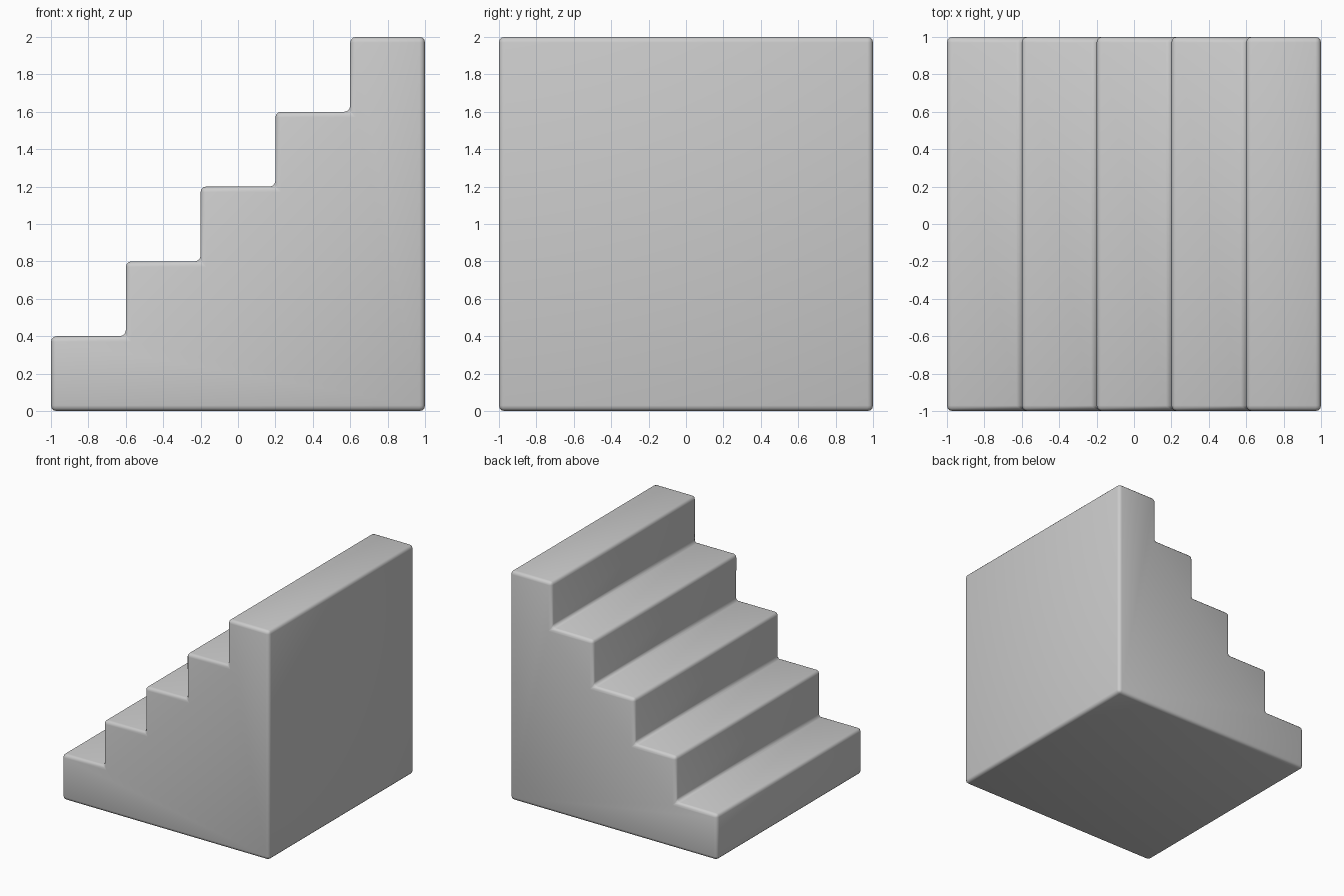
import bpy, bmesh

if "Cube" in bpy.data.objects:
    bpy.data.objects.remove(bpy.data.objects["Cube"])

STEPS, SIZE = 5, 0.4

# Stair side profile in x/z: base corners, then steps from the top down
profile = [(-1, 0), (1, 0)]
for i in range(STEPS, 0, -1):
    x = -1 + i * SIZE
    z = i * SIZE
    profile += [(x, z)] if i == STEPS else []
    profile.append((x - SIZE, z))
    if i > 1:
        profile.append((x - SIZE, z - SIZE))

# Extrude the profile across the full width
bm = bmesh.new()
face = bm.faces.new([bm.verts.new((x, -1, z)) for x, z in profile])
side = bmesh.ops.extrude_face_region(bm, geom=[face])
bmesh.ops.translate(bm, vec=(0, 2, 0),
                    verts=[g for g in side["geom"] if isinstance(g, bmesh.types.BMVert)])
bmesh.ops.recalc_face_normals(bm, faces=bm.faces)
mesh = bpy.data.meshes.new("stairs")
bm.to_mesh(mesh)
bm.free()
stairs = bpy.data.objects.new("stairs", mesh)
bpy.context.collection.objects.link(stairs)

# Rounded edges with smooth shading
mesh.shade_smooth()
bevel = stairs.modifiers.new("rounded_edges", 'BEVEL')
bevel.width = 0.03
bevel.segments = 3
bevel.limit_method = 'ANGLE'
